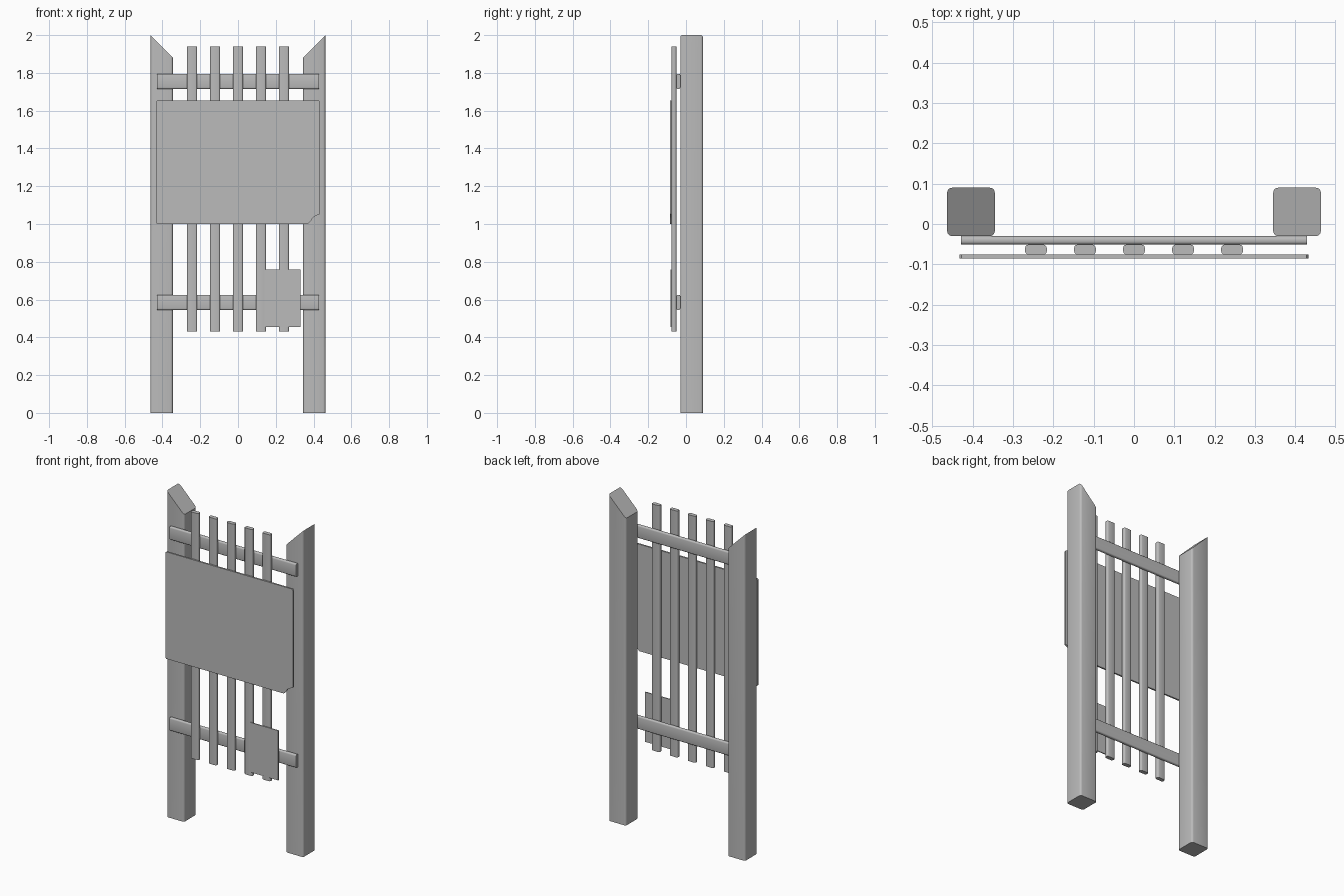
import bpy, bmesh, math
from mathutils import Vector

cube = bpy.data.objects.get("Cube")
if cube:
    bpy.data.objects.remove(cube, do_unlink=True)

grey = bpy.data.materials.new("plain_grey")
grey.use_nodes = True
GREY = (0.5, 0.5, 0.5, 1)
grey.diffuse_color = GREY
grey.node_tree.nodes["Principled BSDF"].inputs["Base Color"].default_value = GREY


def finish(name, bm):
    bmesh.ops.recalc_face_normals(bm, faces=bm.faces)
    mesh = bpy.data.meshes.new(name)
    bm.to_mesh(mesh)
    bm.free()
    mesh.materials.append(grey)
    ob = bpy.data.objects.new(name, mesh)
    bpy.context.collection.objects.link(ob)
    bpy.ops.object.select_all(action="DESELECT")
    ob.select_set(True)
    bpy.context.view_layer.objects.active = ob
    bpy.ops.object.shade_smooth_by_angle(angle=math.radians(40))
    return ob


def beam(name, low, high, axis, radius, top=None):
    """Box with its edges along one axis rounded; top(x) can slope the upper end."""
    low, high = Vector(low), Vector(high)
    bm = bmesh.new()
    bmesh.ops.create_cube(bm, size=1)
    for v in bm.verts:
        v.co = Vector(l + (c + 0.5) * (h - l) for l, h, c in zip(low, high, v.co))
    long_edges = [e for e in bm.edges
                  if abs((e.verts[0].co - e.verts[1].co).normalized()[axis]) > 0.9]
    bmesh.ops.bevel(bm, geom=long_edges, offset=radius, segments=3,
                    profile=0.5, affect="EDGES")
    if top:
        for v in bm.verts:
            if v.co.z > high.z - 0.001:
                v.co.z = top(v.co.x)
    return finish(name, bm)


def plate(name, outline, front, back):
    """Flat sheet from an x-z outline."""
    bm = bmesh.new()
    face = bm.faces.new([bm.verts.new((x, front, z)) for x, z in outline])
    ext = bmesh.ops.extrude_face_region(bm, geom=[face])
    for v in ext["geom"]:
        if isinstance(v, bmesh.types.BMVert):
            v.co.y = back
    return finish(name, bm)


# Posts with tops sloping down toward the middle
for side, s in (("left", 1), ("right", -1)):
    xs = sorted((s * 0.345, s * 0.463))
    beam(side + "_post", (xs[0], -0.03, 0), (xs[1], 0.09, 2), 2, 0.012,
         top=lambda x: 2 - (0.463 - abs(x)))

# Cross rails
for name, z in (("lower_rail", 0.585), ("upper_rail", 1.755)):
    beam(name, (-0.429, -0.051, z - 0.04), (0.429, -0.03, z + 0.04), 0, 0.008)

# Vertical slats
for i in range(5):
    x = (i - 2) * 0.1215
    beam(f"slat_{i + 1}", (x - 0.027, -0.076, 0.43), (x + 0.027, -0.051, 1.94), 2, 0.009)

# Large board with a broken lower corner
plate("board", [(-0.432, 1.005), (-0.427, 1.0), (0.37, 1.0), (0.385, 1.015),
                (0.395, 1.032), (0.412, 1.043), (0.432, 1.052), (0.432, 1.648),
                (0.427, 1.655), (-0.427, 1.655), (-0.432, 1.65)], -0.086, -0.076)

# Small notice
plate("notice", [(0.14, 0.455), (0.33, 0.455), (0.33, 0.76), (0.14, 0.76)], -0.082, -0.076)
